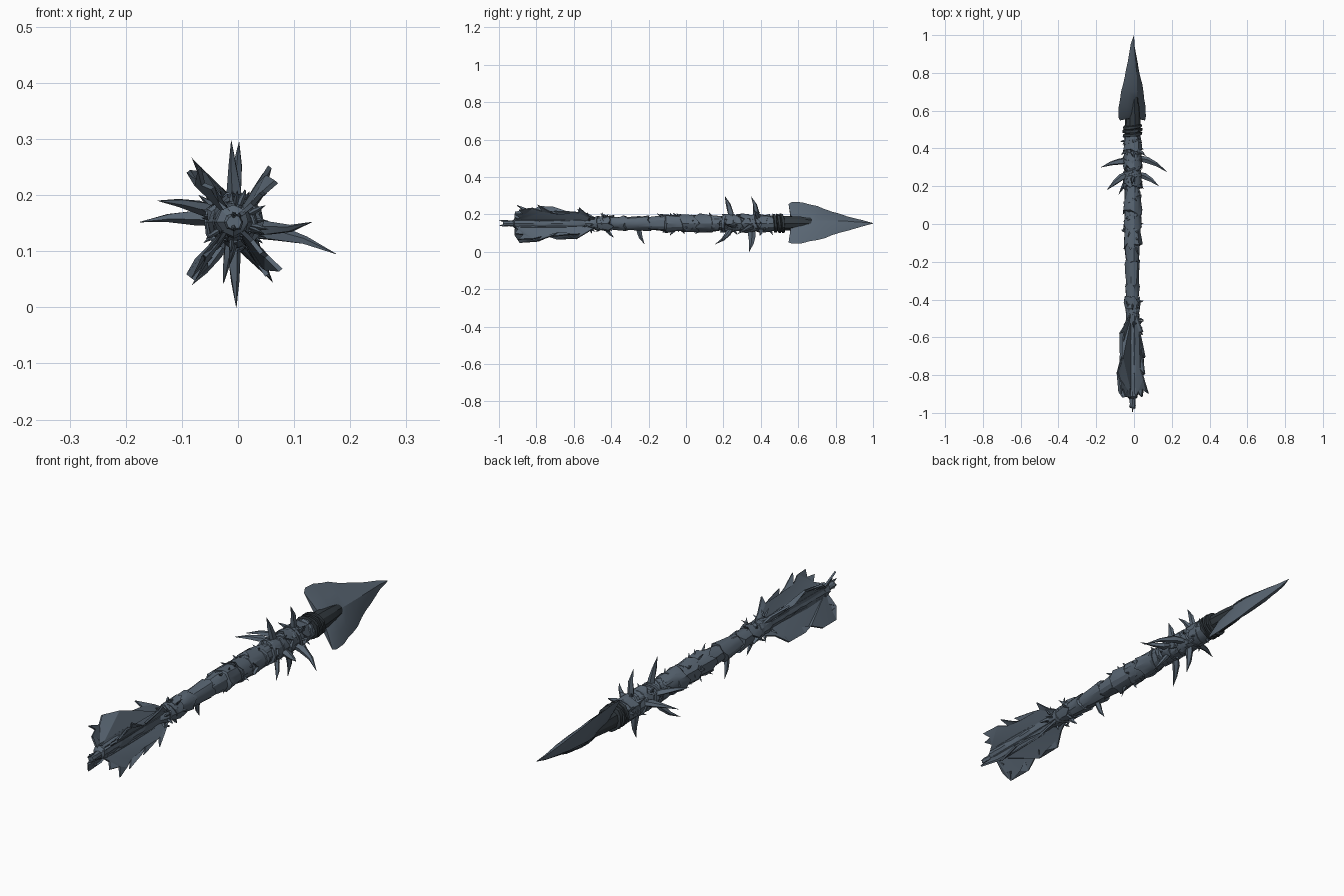
import bpy, bmesh, math, random
from mathutils import Vector, Matrix

if "Cube" in bpy.data.objects:
    bpy.data.objects.remove(bpy.data.objects["Cube"])

random.seed(7)
AX, AZ = -0.008, 0.152          # arrow axis, running along y


def material(name, rgb):
    m = bpy.data.materials.new(name)
    m.diffuse_color = (*rgb, 1)
    m.use_nodes = True
    m.node_tree.nodes["Principled BSDF"].inputs["Base Color"].default_value = m.diffuse_color
    return m


SLATE = material("slate", (0.098, 0.130, 0.168))
DARK = material("dark slate", (0.030, 0.039, 0.047))


def finish(bm, name, mat, angle=25):
    bmesh.ops.recalc_face_normals(bm, faces=bm.faces[:])
    me = bpy.data.meshes.new(name)
    bm.to_mesh(me)
    bm.free()
    me.materials.append(mat)
    ob = bpy.data.objects.new(name, me)
    bpy.context.collection.objects.link(ob)
    bpy.ops.object.select_all(action='DESELECT')
    ob.select_set(True)
    bpy.context.view_layer.objects.active = ob
    bpy.ops.object.shade_smooth_by_angle(angle=math.radians(angle))
    return ob


def loft(bm, rings, caps=True):
    """Skin a list of closed point rings."""
    rows = [[bm.verts.new(p) for p in r] for r in rings]
    n = len(rows[0])
    for a, b in zip(rows, rows[1:]):
        for i in range(n):
            j = (i + 1) % n
            bm.faces.new((a[i], a[j], b[j], b[i]))
    if caps:
        bm.faces.new(rows[0])
        bm.faces.new(rows[-1])


def ring(y, r, n=10, jr=0.0, jy=0.0, tilt=(0, 0)):
    pts = []
    for i in range(n):
        a = 2 * math.pi * i / n
        rr = r * (1 + random.uniform(-jr, jr))
        x, z = rr * math.cos(a), rr * math.sin(a)
        pts.append((AX + x, y + random.uniform(-jy, jy) + tilt[0] * x + tilt[1] * z, AZ + z))
    return pts


def spike(bm, base, tip, width, bend=(0, 0, 0), n=5):
    """Tapered, slightly bent thorn."""
    base, tip, bend = Vector(base), Vector(tip), Vector(bend)
    d = (tip - base).normalized()
    u = d.cross(Vector((0, 1, 0.01))).normalized()
    v = d.cross(u)
    rings = []
    for t, w in ((0, 0.8), (0.3, 1.0), (0.65, 0.62), (1, 0.03)):
        c = base.lerp(tip, t) + bend * math.sin(math.pi * t)
        rings.append([c + (u * math.cos(k) * 0.7 + v * math.sin(k)) * width * w
                      * (random.uniform(0.8, 1.2) if t < 1 else 1)
                      for k in (2 * math.pi * i / n for i in range(n))])
    loft(bm, rings)


# Shaft: knotted core
bm = bmesh.new()
rings = []
for i in range(47):
    y = -0.91 + i * 0.031
    r = 0.024 if y < -0.52 else 0.033 if y < -0.1 else 0.039
    rings.append(ring(y, r, 10, 0.10, 0.006))
loft(bm, rings)
finish(bm, "shaft", SLATE)

# Bark sleeves: flaring shells with torn rims
bm = bmesh.new()
for y0, y1, r0, r1 in ((-0.50, -0.40, .030, .043), (-0.41, -0.32, .032, .040),
                       (-0.33, -0.20, .033, .041), (-0.20, -0.11, .034, .042),
                       (0.02, -0.12, .038, .050), (0.10, -0.02, .040, .048),
                       (0.18, 0.06, .040, .051), (0.30, 0.20, .041, .049),
                       (0.40, 0.30, .041, .051), (0.47, 0.39, .041, .050)):
    rs = [ring(y0, r0, 14, 0.05, 0.008),
          ring((y0 + y1) / 2, (r0 + r1) / 2, 14, 0.08, 0.01),
          ring(y1, r1, 14, 0.10, 0.020),
          ring(y1, r0 * 0.9, 14, 0.04, 0.004)]
    loft(bm, rs)
finish(bm, "bark_sleeves", SLATE)

# Cord wraps: tilted bands around the shaft
bm = bmesh.new()
for y, r in ((-.47, .035), (-.445, .037), (-.42, .037), (-.02, .044), (.03, .044), (.13, .045),
             (.21, .047), (.25, .047), (.29, .048), (.34, .048), (.38, .047), (.43, .046)):
    t = (random.uniform(-.45, .45), random.uniform(-.45, .45))
    loft(bm, [ring(y + dy, r + dr, 12, 0.05, 0.002, t)
              for dy, dr in ((-.010, -.012), (-.007, .002), (.007, .002), (.010, -.012))])
finish(bm, "cord_wraps", SLATE)

# Dark collar and the socket that runs into the head
bm = bmesh.new()
for y in (.475, .495, .515):
    loft(bm, [ring(y + dy, r, 14, 0.05, 0.002, (.1, -.1))
              for dy, r in ((-.011, .036), (-.006, .051), (.006, .051), (.011, .036))])
finish(bm, "collar", DARK)
bm = bmesh.new()
loft(bm, [ring(y, r, 10, 0.04) for y, r in
          ((.50, .041), (.56, .040), (.62, .036), (.67, .030), (.70, .021), (.72, .006))])
finish(bm, "head_socket", DARK)

# Arrowhead: flattened blade, tilted around the shaft, chipped along the edges
bm = bmesh.new()
turn = Matrix.Rotation(math.radians(-33), 3, 'Y')
rings = []
for y, w, t in ((.565, .128, .012), (.585, .136, .020), (.62, .131, .025), (.66, .120, .029),
                (.70, .107, .031), (.74, .092, .030), (.78, .077, .028), (.82, .062, .025),
                (.86, .047, .021), (.90, .034, .016), (.95, .018, .010), (1.0, .0015, .001)):
    e = 1 if y > .99 else 0
    j = [1 if e else random.uniform(.95, 1.04) for _ in range(8)]
    prof = [(0, -w * j[0]), (.55 * t * j[1], -w * .55), (t * j[2], 0), (.55 * t * j[3], w * .55),
            (0, w * j[4]), (-.55 * t * j[5], w * .55), (-t * j[6], 0), (-.55 * t * j[7], -w * .55)]
    row = []
    for x, z in prof:
        # barbs sweep slightly behind the middle of the blade
        back = .018 * (abs(z) / .13) if y < .6 else 0
        row.append(turn @ Vector((x, 0, z)) + Vector((AX * (1 - e), y - back, AZ)))
    rings.append(row)
loft(bm, rings)
finish(bm, "arrowhead", SLATE, 20)

# Large thorns: base, tip, width, bend
bm = bmesh.new()
for base, tip, w, bend in (
        ((-.03, .335, .155), (-.175, .30, .152), .019, (0, .010, .008)),
        ((.02, .350, .135), (.175, .275, .095), .020, (0, .016, .012)),
        ((-.03, .265, .165), (-.143, .18, .190), .019, (0, .008, .006)),
        ((.02, .265, .150), (.132, .20, .152), .018, (0, .012, -.012)),
        ((-.005, .245, .17), (-.012, .208, .297), .019, (0, .006, 0)),
        ((-.005, .375, .17), (.002, .348, .295), .018, (0, .012, 0)),
        ((-.008, .350, .13), (-.003, .338, 0), .019, (0, .008, 0)),
        ((-.02, .245, .13), (-.082, .155, .040), .017, (0, .010, -.008)),
        ((.01, .240, .13), (.050, .185, .055), .015, (0, .008, 0)),
        ((.01, .385, .17), (.062, .360, .225), .014, (0, .008, 0)),
        ((-.02, .385, .16), (-.070, .365, .200), .014, (0, .008, 0)),
        ((.01, .400, .13), (.050, .395, .085), .013, (0, .005, 0)),
        ((-.012, -.255, .13), (-.026, -.222, .042), .014, (0, -.008, 0)),
        ((-.005, -.43, .13), (-.015, -.385, .075), .011, (0, -.005, 0)),
        ((-.008, -.06, .13), (-.010, -.085, .088), .012, (0, 0, 0))):
    spike(bm, base, tip, w, bend)
finish(bm, "thorns", SLATE)

# Small splinters standing off the wraps
bm = bmesh.new()
for lo, hi, count in ((-.55, -.38, 18), (-.12, .15, 14), (.18, .45, 26)):
    for _ in range(count):
        y, a = random.uniform(lo, hi), random.uniform(0, 2 * math.pi)
        r1 = random.uniform(.050, .066)
        c, s = math.cos(a), math.sin(a)
        spike(bm, (AX + .032 * c, y, AZ + .032 * s),
              (AX + r1 * c, y + random.uniform(-.04, .03), AZ + r1 * s), .007, n=4)
finish(bm, "splinters", SLATE)

# Fletching: four torn vanes with swept barbs
OUTLINE = ((-.48, .01), (-.48, .03), (-.52, .055), (-.58, .098), (-.565, .07), (-.63, .082),
           (-.70, .100), (-.68, .068), (-.72, .088), (-.79, .114), (-.77, .080), (-.82, .100),
           (-.895, .113), (-.865, .082), (-.92, .074), (-.89, .048), (-.92, .02), (-.91, .01))
for k, (deg, size) in enumerate(((50, .98), (128, 1.0), (232, 1.05), (308, 1.0))):
    bm = bmesh.new()
    c, s = math.cos(math.radians(deg)), math.sin(math.radians(deg))
    side = Vector((-s, 0, c)) * .004
    faces = []
    rows = []
    for sign in (-1, 1):
        rows.append([])
        random.seed(20 + k)
        for y, r in OUTLINE:
            rr = r * size * random.uniform(.93, 1.06)
            yy = y + random.uniform(-.01, .01)
            curl = side * 3 * math.sin(yy * 30 + k) * rr / .1
            p = Vector((AX + c * rr, yy, AZ + s * rr)) + side * sign + curl
            rows[-1].append(p)
    loft(bm, rows)
    bmesh.ops.triangulate(bm, faces=[f for f in bm.faces if len(f.verts) > 4])
    finish(bm, f"vane_{k + 1}", SLATE)
    # Quill ridge where the vane meets the shaft
    bm = bmesh.new()
    root = Vector((AX + c * .024, 0, AZ + s * .024))
    spike(bm, root + Vector((0, -.90, 0)), root + Vector((0, -.46, 0)), .011)
    finish(bm, f"quill_{k + 1}", SLATE)

# Nock: ragged tail with two prongs
bm = bmesh.new()
loft(bm, [ring(y, r, 8, .15, .004) for y, r in
          ((-.89, .026), (-.915, .027), (-.925, .016), (-.955, .014), (-.965, .017), (-.975, .013))])
for dz in (-.009, .011):
    spike(bm, (AX, -.95, AZ + dz), (AX, -1.0, AZ + dz * 1.3), .008)
finish(bm, "nock", SLATE)
